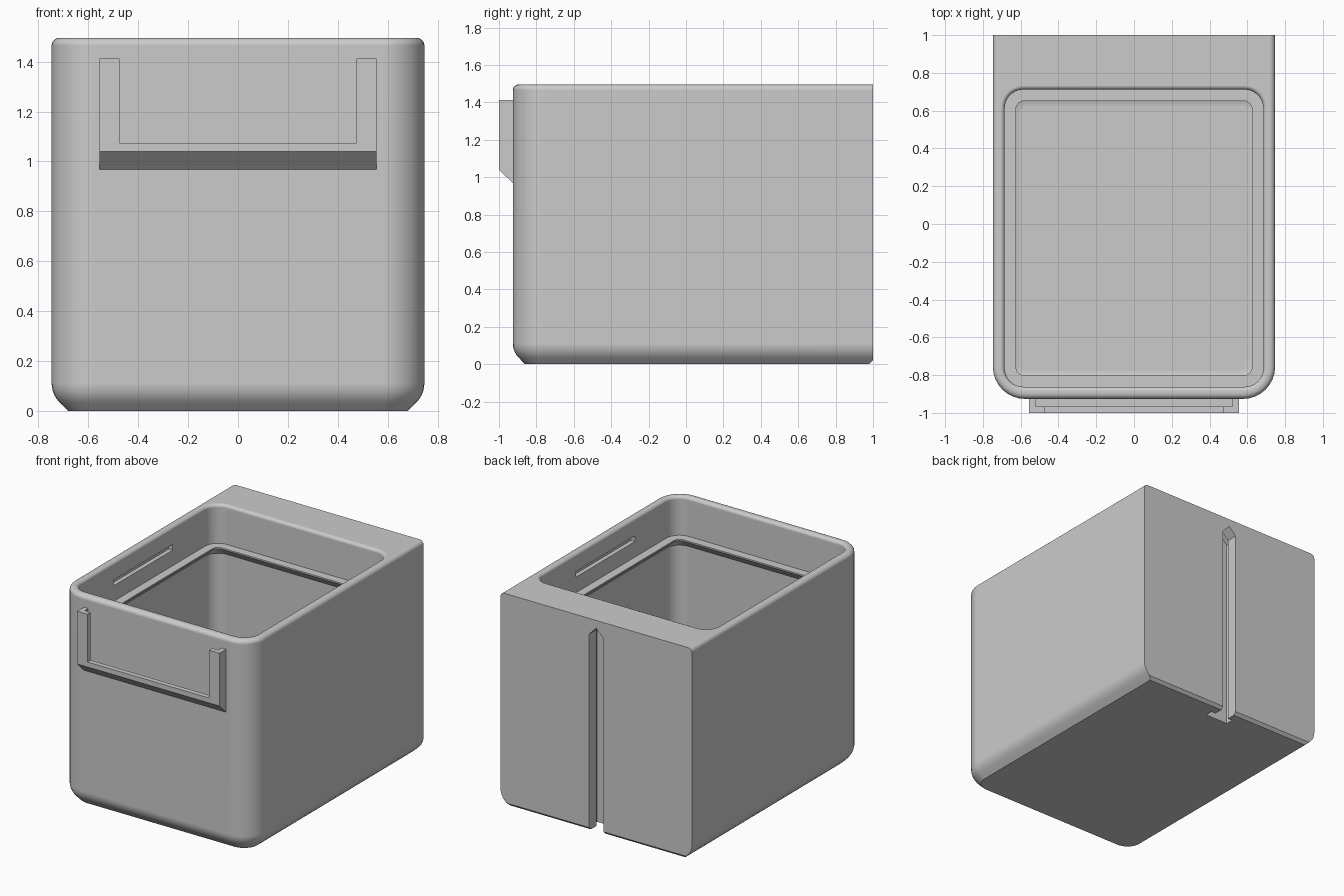
import bpy, bmesh, math

if "Cube" in bpy.data.objects:
    bpy.data.objects.remove(bpy.data.objects["Cube"])

grey = bpy.data.materials.new("light grey plastic")
grey.diffuse_color = (0.6, 0.6, 0.6, 1)
grey.use_nodes = True
grey.node_tree.nodes["Principled BSDF"].inputs["Base Color"].default_value = grey.diffuse_color
SEG = 8


def ring(bm, hx, y0, y1, rf, rb, z):
    """Rounded rectangle loop: rf = front corner radius, rb = back corner radius."""
    verts = []
    for cx, cy, r, start in ((hx - rf, y0 + rf, rf, 270), (hx - rb, y1 - rb, rb, 0),
                             (-hx + rb, y1 - rb, rb, 90), (-hx + rf, y0 + rf, rf, 180)):
        for i in range(SEG + 1):
            a = math.radians(start + 90 * i / SEG)
            verts.append(bm.verts.new((cx + r * math.cos(a), cy + r * math.sin(a), z)))
    return verts


def finish(name, bm):
    bmesh.ops.remove_doubles(bm, verts=bm.verts, dist=1e-5)
    bmesh.ops.recalc_face_normals(bm, faces=bm.faces)
    mesh = bpy.data.meshes.new(name)
    bm.to_mesh(mesh)
    bm.free()
    obj = bpy.data.objects.new(name, mesh)
    mesh.materials.append(grey)
    bpy.context.collection.objects.link(obj)
    return obj


def prism(name, pts, to3d, a, b):
    """Extrude a 2D outline from a to b; to3d places (u, v, depth) in space."""
    bm = bmesh.new()
    lo = [bm.verts.new(to3d(u, v, a)) for u, v in pts]
    hi = [bm.verts.new(to3d(u, v, b)) for u, v in pts]
    n = len(pts)
    bm.faces.new(lo)
    bm.faces.new(hi)
    for i in range(n):
        bm.faces.new((lo[i], lo[(i + 1) % n], hi[(i + 1) % n], hi[i]))
    return finish(name, bm)


def along_x(u, v, d):
    return (d, u, v)


def along_y(u, v, d):
    return (u, d, v)


def cut(obj, cutter):
    cutter.hide_render = True
    mod = obj.modifiers.new("cut", 'BOOLEAN')
    mod.operation = 'DIFFERENCE'
    mod.solver = 'EXACT'
    mod.object = cutter
    bpy.context.view_layer.objects.active = obj
    bpy.ops.object.modifier_apply(modifier=mod.name)
    bpy.data.objects.remove(cutter)


# Bin shell: stacked loops up the outside, over the rim and down the inside
HX, Y0, Y1, TOP = 0.747, -0.926, 1.0, 1.495
IX, IY0, IY1 = 0.685, -0.862, 0.712
bm = bmesh.new()
loops = []


def outer(inset, z, back=0.0):
    loops.append(ring(bm, HX - inset, Y0 + inset, Y1 - back, 0.17 - inset, 0.0, z))


def inner(inset, z):
    r = max(0.1 - inset, 0.045)
    loops.append(ring(bm, IX - inset, IY0 + inset, IY1 - inset, r, r, z))


outer(0.066, 0.0, 0.02)
outer(0.046, 0.02)
for i in range(6):                       # curve above the 45 degree base chamfer
    a = math.radians(45 * (1 - i / 5))
    R = 0.11
    outer(R * (1 - math.cos(a)), 0.112 - R * math.sin(a))
for i in range(6):                       # rounded outer rim
    a = math.radians(18 * i)
    outer(0.03 * (1 - math.cos(a)), TOP - 0.03 + 0.03 * math.sin(a))
for i in range(6):                       # rounded inner rim
    a = math.radians(18 * i)
    inner(-0.022 * (1 - math.sin(a)), TOP - 0.022 * (1 - math.cos(a)))
inner(0.0, 1.22)                         # ledge with a sloped underside
inner(0.06, 1.22)
inner(0.06, 1.21)
inner(0.0, 1.15)
for i in range(6):                       # rounded floor edge
    a = math.radians(18 * i)
    inner(0.09 * (1 - math.cos(a)), 0.15 - 0.09 * math.sin(a))
for lo, hi in zip(loops, loops[1:]):
    for i in range(len(lo)):
        j = (i + 1) % len(lo)
        bm.faces.new((lo[i], lo[j], hi[j], hi[i]))
bm.faces.new(loops[0])
bm.faces.new(loops[-1])
bin_shell = finish("bin_shell", bm)

# Mounting groove in the back: narrow mouth with a wider channel behind it
for name, w, peak, a, b in (("groove_mouth", 0.055, 1.44, 0.90, 1.05),
                            ("groove_channel", 0.09, 1.475, 0.865, 0.92)):
    outline = [(-w, -0.1), (w, -0.1), (w, peak - w), (0, peak), (-w, peak - w)]
    cut(bin_shell, prism(name, outline, along_y, a, b))

# Long shallow slots in both inner side walls
for s in (-1, 1):
    slot = [(-0.41, 1.33), (0.25, 1.33), (0.25, 1.37), (-0.41, 1.37)]
    cut(bin_shell, prism("side_slot", slot, along_x, s * 0.65, s * 0.715))

# Label holder: block with sloped underside, front window and card pocket
side = [(-0.92, 0.968), (-0.926, 0.968), (-1.0, 1.04), (-1.0, 1.412), (-0.92, 1.412)]
label_holder = prism("label_holder", side, along_x, -0.555, 0.555)
for w, z, a, b in ((0.475, 1.075, -1.1, -0.9), (0.522, 1.04, -0.965, -0.9)):
    opening = [(-w, z), (w, z), (w, 1.6), (-w, 1.6)]
    cut(label_holder, prism("opening", opening, along_y, a, b))

# Smooth curved areas, keep crisp edges
bpy.ops.object.select_all(action='DESELECT')
bin_shell.select_set(True)
bpy.context.view_layer.objects.active = bin_shell
bpy.ops.object.shade_smooth_by_angle(angle=math.radians(30))
weighted = bin_shell.modifiers.new("weighted_normals", 'WEIGHTED_NORMAL')
weighted.keep_sharp = True
